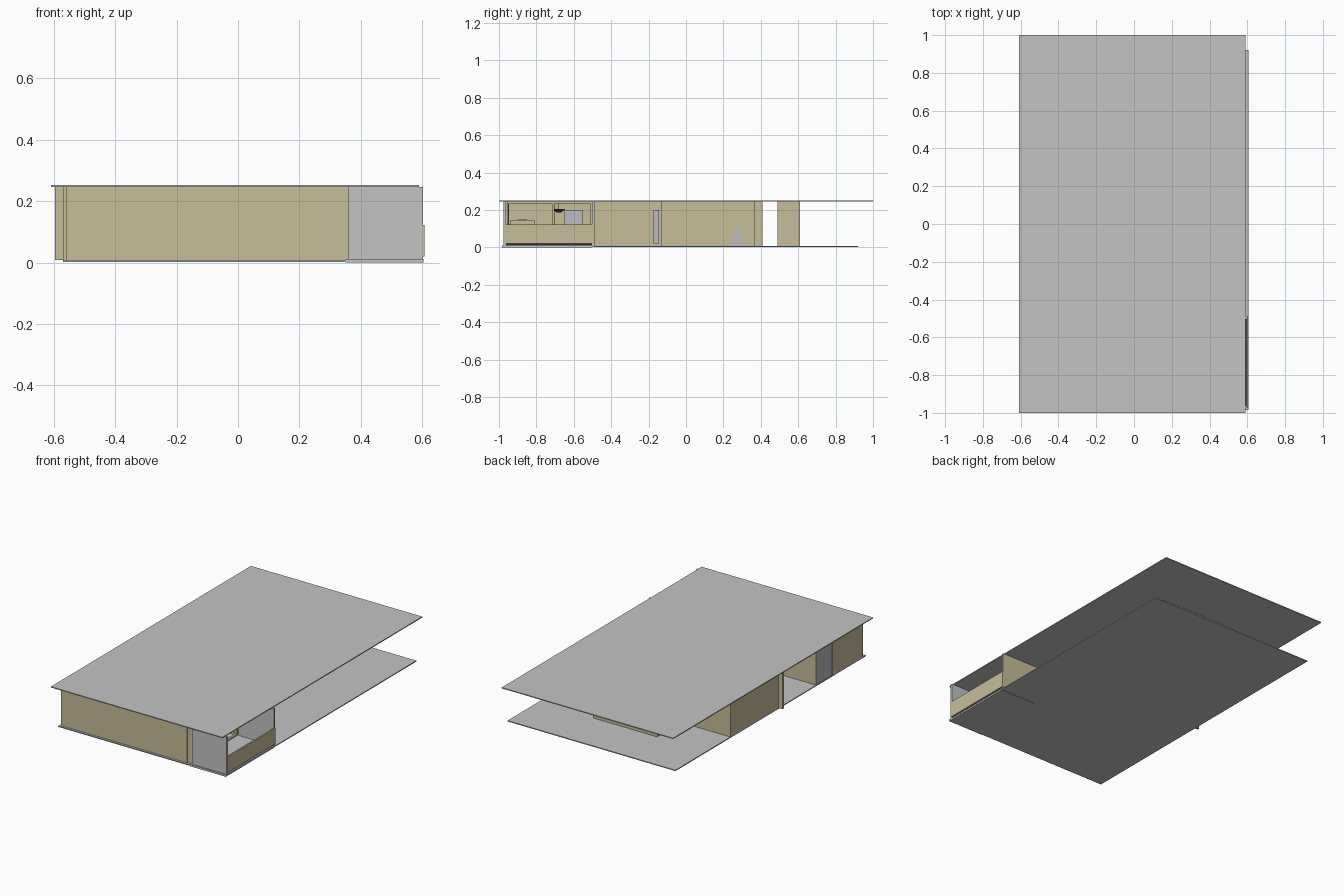
import bpy
from mathutils import Vector

cube = bpy.data.objects.get("Cube")
if cube:
    bpy.data.objects.remove(cube, do_unlink=True)


def material(name, rgb):
    m = bpy.data.materials.new(name)
    m.use_nodes = True
    m.diffuse_color = (*rgb, 1)
    m.node_tree.nodes["Principled BSDF"].inputs["Base Color"].default_value = (*rgb, 1)
    return m


GREY = material("pale grey", (0.55, 0.55, 0.55))
TAN = material("sand", (0.57, 0.51, 0.32))
PANEL = material("cool grey", (0.5, 0.5, 0.54))
DARK = material("dark metal", (0.06, 0.06, 0.06))


def box(name, x, y, z, mat):
    """Box from (min, max) pairs."""
    lo, hi = Vector((x[0], y[0], z[0])), Vector((x[1], y[1], z[1]))
    corners = [(a, b, c) for a in (lo.x, hi.x) for b in (lo.y, hi.y) for c in (lo.z, hi.z)]
    faces = [(0, 1, 3, 2), (4, 6, 7, 5), (0, 4, 5, 1), (2, 3, 7, 6), (0, 2, 6, 4), (1, 5, 7, 3)]
    mesh = bpy.data.meshes.new(name)
    mesh.from_pydata(corners, [], faces)
    mesh.materials.append(mat)
    ob = bpy.data.objects.new(name, mesh)
    bpy.context.collection.objects.link(ob)
    return ob


def two_tone(ob, mat, axis, sign):
    """Give the faces pointing one way a second colour."""
    ob.data.materials.append(mat)
    for f in ob.data.polygons:
        if f.normal[axis] * sign > 0.5:
            f.material_index = 1


FLOOR, CEIL = 0.008, 0.246
FULL = (FLOOR, CEIL)

# Slabs
box("roof_slab", (-0.61, 0.59), (-1.0, 1.0), (CEIL, 0.252), GREY)
box("floor_slab", (-0.57, 0.605), (-0.985, 0.92), (0.002, FLOOR), GREY)
box("balcony_floor", (0.35, 0.605), (-0.985, -0.5), (0, 0.011), GREY)

# Front room walls
box("front_wall", (-0.56, 0.325), (-0.972, -0.96), FULL, TAN)
box("front_corner_post", (0.325, 0.36), (-0.968, -0.955), FULL, TAN)
box("side_wall", (-0.57, -0.558), (-0.955, -0.65), FULL, TAN)
box("side_glazing", (-0.566, -0.558), (-0.65, -0.5), FULL, PANEL)
box("room_back_wall", (-0.57, 0.36), (-0.5, -0.488), FULL, TAN)
box("inner_partition", (-0.14, -0.13), (-0.96, -0.5), FULL, TAN)

# Balcony: side fins, parapet and window front
box("balcony_front_fin", (0.36, 0.603), (-0.975, -0.963), FULL, GREY)
back_fin = box("balcony_back_fin", (0.36, 0.603), (-0.502, -0.49), FULL, GREY)
two_tone(back_fin, TAN, 1, 1)
box("balcony_parapet", (0.597, 0.607), (-0.972, -0.49), (0.02, 0.122), TAN)
box("parapet_rail", (0.59, 0.597), (-0.963, -0.502), (0.014, 0.02), DARK)
box("window_header", (0.335, 0.35), (-0.96, -0.5), (0.236, CEIL), TAN)
box("window_sill", (0.335, 0.35), (-0.96, -0.5), (FLOOR, 0.02), TAN)
for i, y in enumerate((-0.955, -0.71, -0.505)):
    box(f"window_mullion_{i}", (0.335, 0.35), (y - 0.006, y + 0.006), FULL, TAN)
    box(f"window_seal_{i}", (0.35, 0.353), (y + 0.004, y + 0.008), (0.02, 0.236), DARK)

# Front room furniture
box("bench", (0.1, 0.2), (-0.94, -0.81), (FLOOR, 0.145), TAN)
box("bench_top", (0.09, 0.21), (-0.9, -0.85), (0.145, 0.15), GREY)
box("cupboard", (-0.1, 0.0), (-0.65, -0.55), (FLOOR, 0.2), PANEL)
box("lamp_rod", (0.098, 0.102), (-0.682, -0.678), (0.2, CEIL), DARK)
bpy.ops.mesh.primitive_cone_add(vertices=12, radius1=0.012, radius2=0.035, depth=0.018,
                                location=(0.1, -0.68, 0.196))
lamp = bpy.context.object
lamp.name = "lamp_shade"
lamp.data.materials.append(DARK)

# Central core, walls around an inner space
box("core_side_wall", (-0.57, -0.558), (-0.12, 0.37), FULL, TAN)
box("core_back_wall", (-0.57, 0.25), (0.358, 0.37), FULL, TAN)
box("core_front_wall", (-0.57, 0.25), (-0.13, -0.118), FULL, TAN)
box("core_inner_side_wall", (0.238, 0.25), (-0.118, 0.358), FULL, TAN)
box("core_rear_block", (-0.2, 0.2), (0.37, 0.41), FULL, TAN)
box("entrance_fin", (-0.597, -0.56), (-0.125, -0.11), FULL, TAN)
box("core_low_panel", (0.25, 0.256), (0.25, 0.3), (FLOOR, 0.09), PANEL)

# Entrance recess
box("passage_wall", (-0.12, -0.1), (-0.49, -0.13), FULL, TAN)
box("entrance_door", (0.18, 0.19), (-0.175, -0.145), (0.02, 0.2), PANEL)
for i, y in enumerate((-0.19, -0.29)):
    box(f"entrance_pier_{i}", (-0.46, -0.42), (y - 0.02, y + 0.02), FULL, TAN)
    box(f"entrance_panel_{i}", (-0.44, -0.43), (y - 0.06, y - 0.02), FULL, PANEL)

# Rear wall block
box("rear_block", (-0.226, 0.22), (0.49, 0.61), FULL, TAN)
